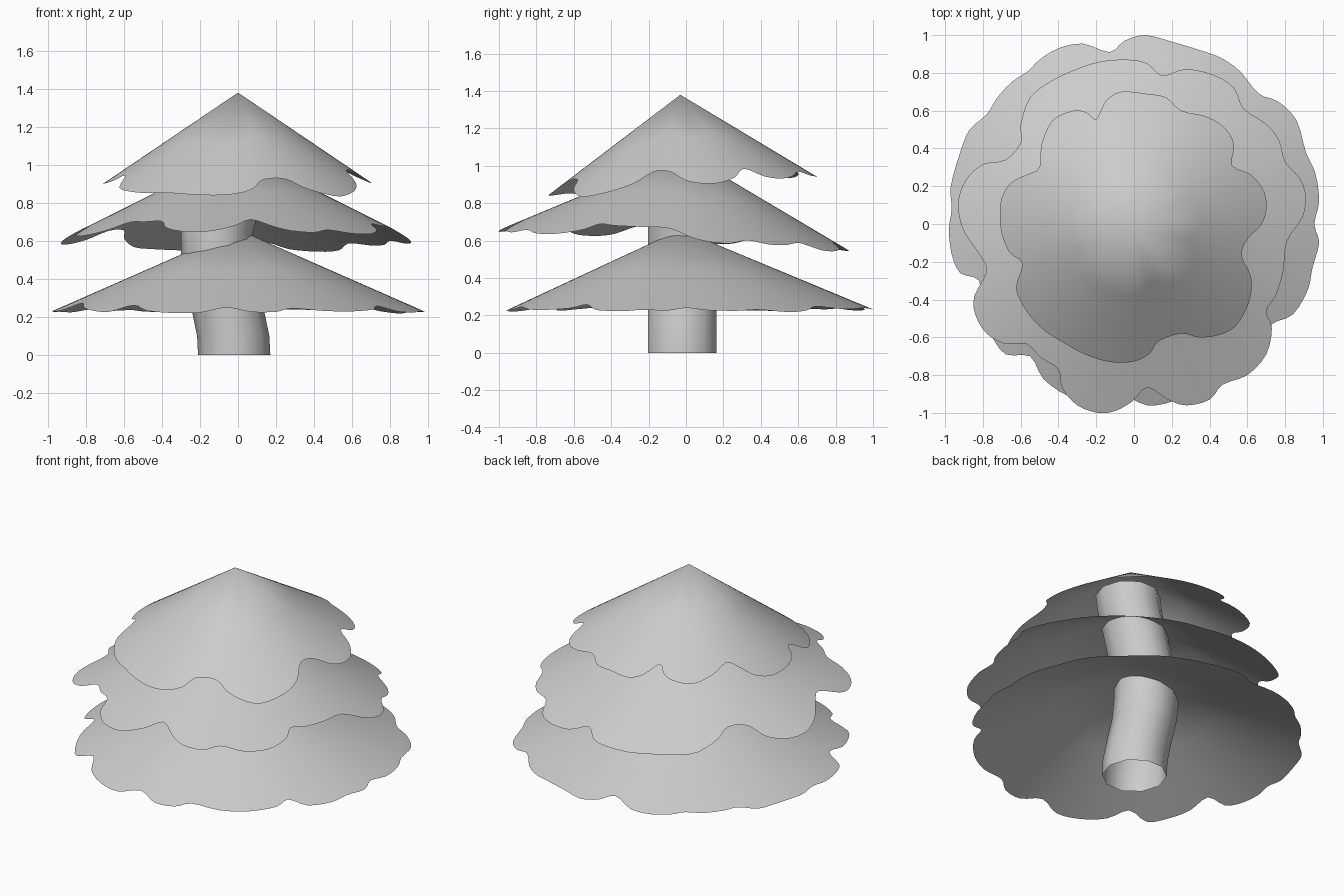
import bpy, bmesh
from math import sin, cos, tau, hypot
from mathutils import Vector


def finish(name, bm):
    mesh = bpy.data.meshes.new(name)
    bm.to_mesh(mesh)
    bm.free()
    for p in mesh.polygons:
        p.use_smooth = True
    ob = bpy.data.objects.new(name, mesh)
    bpy.context.collection.objects.link(ob)
    return ob


def catmull(a, b, c, d, t):
    return 0.5 * (2 * b + (c - a) * t + (2 * a - 5 * b + 4 * c - d) * t * t
                  + (3 * b - a - 3 * c + d) * t ** 3)


def foliage(name, apex, slope, tilt, outline, steps=3):
    """Open cone with a scalloped hem; tilt changes the slope front to back."""
    pts = [Vector(p) for p in outline]
    n = len(pts)
    hem = [catmull(pts[i - 1], pts[i], pts[(i + 1) % n], pts[(i + 2) % n], s / steps)
           for i in range(n) for s in range(steps)]
    bm = bmesh.new()
    tip = bm.verts.new(apex)
    rings = []
    for f in (0.5, 1.0):
        ring = []
        for p in hem:
            dx, dy = p.x - apex[0], p.y - apex[1]
            drop = slope * hypot(dx, dy) + tilt * dy
            ring.append(bm.verts.new((apex[0] + dx * f, apex[1] + dy * f, apex[2] - drop * f)))
        rings.append(ring)
    inner, outer = rings
    for i in range(len(hem)):
        j = (i + 1) % len(hem)
        bm.faces.new((tip, inner[j], inner[i]))
        bm.faces.new((inner[i], inner[j], outer[j], outer[i]))
    return finish(name, bm)


# Scalloped hems seen from above, clockwise from the left
lower = [(-.98, -.03), (-.965, .08), (-.97, .2), (-.92, .38), (-.87, .5), (-.78, .58),
         (-.73, .66), (-.65, .75), (-.56, .81), (-.5, .87), (-.4, .93), (-.27, .955),
         (-.13, .91), (-.05, .97), (.06, 1.0), (.2, .965), (.35, .92), (.46, .88),
         (.56, .81), (.66, .69), (.76, .65), (.86, .55), (.91, .38), (.96, .27),
         (.98, .12), (.955, 0), (.98, -.1), (.945, -.23), (.92, -.35), (.84, -.48),
         (.73, -.53), (.71, -.62), (.6, -.75), (.45, -.84), (.28, -.88), (.2, -.94),
         (.07, -.96), (-.06, -.91), (-.2, -.95), (-.35, -.91), (-.48, -.82), (-.55, -.7),
         (-.68, -.69), (-.76, -.58), (-.81, -.45), (-.82, -.3), (-.92, -.26), (-.965, -.16)]
middle = [(-.93, .07), (-.92, .17), (-.87, .26), (-.79, .32), (-.68, .34), (-.6, .43),
          (-.6, .53), (-.55, .67), (-.45, .75), (-.33, .81), (-.18, .86), (-.03, .87),
          (.07, .85), (.15, .785), (.27, .82), (.42, .79), (.53, .72), (.58, .61),
          (.7, .53), (.77, .44), (.8, .33), (.88, .24), (.91, .14), (.89, .03),
          (.81, -.09), (.79, -.25), (.75, -.38), (.7, -.46), (.73, -.55), (.7, -.69),
          (.6, -.8), (.47, -.85), (.4, -.93), (.28, -.96), (.18, -.93), (.07, -.865),
          (-.01, -.94), (-.1, -.99), (-.19, -1.0), (-.3, -.96), (-.38, -.87), (-.4, -.77),
          (-.49, -.71), (-.57, -.635), (-.68, -.635), (-.78, -.58), (-.84, -.48),
          (-.845, -.38), (-.78, -.25), (-.82, -.16), (-.9, -.04)]
upper = [(-.71, .05), (-.7, .14), (-.65, .22), (-.57, .26), (-.5, .3), (-.49, .42),
         (-.43, .55), (-.32, .6), (-.25, .59), (-.2, .555), (-.15, .65), (-.07, .7),
         (.06, .69), (.17, .67), (.25, .6), (.38, .57), (.48, .51), (.53, .42), (.52, .31),
         (.62, .26), (.69, .17), (.7, .07), (.67, -.01), (.6, -.08), (.57, -.17),
         (.62, -.28), (.61, -.41), (.54, -.54), (.44, -.59), (.34, -.6), (.25, -.58),
         (.13, -.62), (.08, -.69), (-.01, -.73), (-.13, -.73), (-.26, -.69), (-.37, -.63),
         (-.48, -.56), (-.57, -.46), (-.625, -.34), (-.59, -.21), (-.66, -.15), (-.7, -.05)]

foliage("lower_branches", (0, -.03, .66), .44, -.025, lower)
foliage("middle_branches", (0, -.01, 1.07), .505, .088, middle)
foliage("upper_branches", (0, -.03, 1.38), .68, -.08, upper)

# Open, gently bent trunk: (x offset, height)
path = [(-.02, 0), (-.025, .1), (-.05, .22), (-.095, .4), (-.11, .53), (-.11, .65),
        (-.07, .8), (-.03, .95), (.015, 1.1), (.03, 1.2)]
SIDES = 10
bm = bmesh.new()
rings = [[bm.verts.new((x + .19 * cos(tau * k / SIDES), -.02 + .193 * sin(tau * k / SIDES), z))
          for k in range(SIDES)] for x, z in path]
for a, b in zip(rings, rings[1:]):
    for k in range(SIDES):
        m = (k + 1) % SIDES
        bm.faces.new((a[k], a[m], b[m], b[k]))
finish("trunk", bm)
